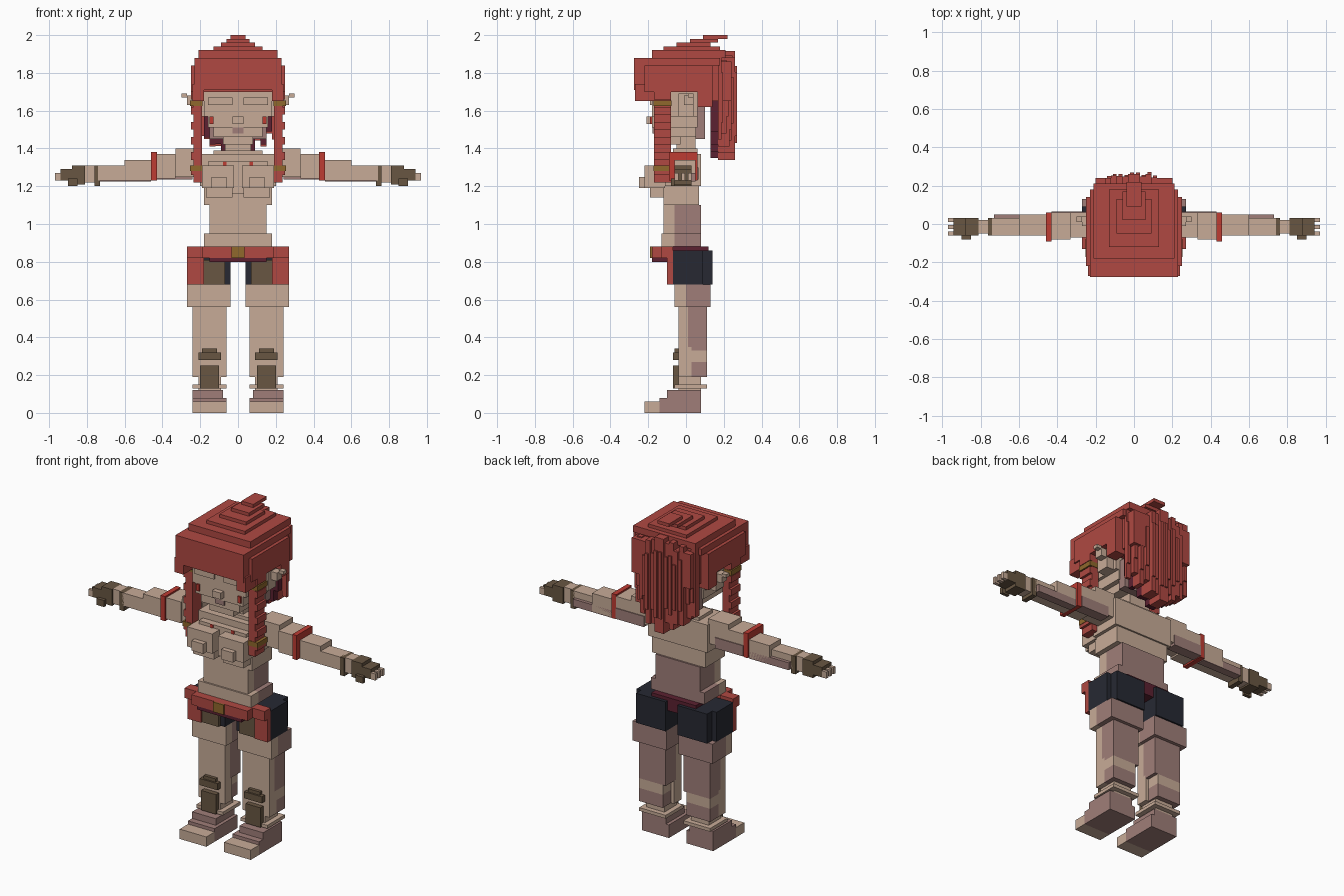
import bpy
import bmesh
import random

random.seed(4)
if "Cube" in bpy.data.objects:
    bpy.data.objects.remove(bpy.data.objects["Cube"], do_unlink=True)


def paint(name, r, g, b):
    """Flat material from display colour, stored as linear values."""
    linear = [(c / 255) ** 2.2 for c in (r, g, b)] + [1]
    mat = bpy.data.materials.new(name)
    mat.use_nodes = True
    mat.diffuse_color = linear
    mat.node_tree.nodes["Principled BSDF"].inputs["Base Color"].default_value = linear
    return mat


skin = paint("skin", 198, 170, 150)
shade = paint("mauve skin", 158, 125, 120)
red = paint("red hair", 174, 74, 68)
wine = paint("dark wine", 92, 38, 52)
navy = paint("dark navy", 43, 45, 54)
leather = paint("brown leather", 104, 87, 68)
gold = paint("gold", 142, 104, 48)
scarlet = paint("scarlet", 188, 62, 54)


def box(name, x, y, z, color):
    """Block between the given bounds, in hundredths of a unit."""
    bm = bmesh.new()
    bmesh.ops.create_cube(bm, size=1)
    for v in bm.verts:
        for axis, (low, high) in enumerate((x, y, z)):
            v.co[axis] = (low if v.co[axis] < 0 else high) / 100
    mesh = bpy.data.meshes.new(name)
    bm.to_mesh(mesh)
    bm.free()
    mesh.materials.append(color)
    obj = bpy.data.objects.new(name, mesh)
    bpy.context.collection.objects.link(obj)
    return obj


def pair(name, x, y, z, color):
    """Same block on both sides of the body."""
    box("left_" + name, x, y, z, color)
    box("right_" + name, (-x[1], -x[0]), y, z, color)


def wide(name, half, y, z, color):
    """Block centred across the body."""
    box(name, (-half, half), y, z, color)


# Feet
pair("toe", x=(6, 24), y=(-22, -14), z=(0, 6), color=skin)
pair("foot", x=(6, 24), y=(-14, 8), z=(0, 8), color=shade)
pair("instep", x=(8, 24), y=(-10, 8), z=(8, 12), color=shade)

# Legs: light front half, darker back half
pair("ankle", x=(9, 21), y=(-4, 8), z=(12, 20), color=skin)
pair("ankle_cuff", x=(6, 24), y=(-6, 11), z=(13, 15), color=skin)
pair("calf_front", x=(6, 24), y=(-4, 3), z=(19, 35), color=skin)
pair("calf_back", x=(8, 24), y=(3, 11), z=(19, 27), color=shade)
pair("knee_band_back", x=(8, 24), y=(3, 11), z=(27, 33), color=skin)
pair("thigh_front", x=(6, 24), y=(-4, 1), z=(35, 56), color=skin)
pair("thigh_back", x=(6, 24), y=(1, 11), z=(33, 56), color=shade)
pair("hip_front", x=(4, 27), y=(-6, 0), z=(56, 68), color=skin)
pair("hip_back", x=(4, 27), y=(0, 13), z=(56, 68), color=shade)
pair("shin_guard", x=(10, 20), y=(-7, -4), z=(13, 25), color=leather)
pair("knee_pad", x=(9, 21), y=(-7, -4), z=(28, 32), color=leather)
pair("knee_pad_top", x=(11, 19), y=(-6, -4), z=(32, 34), color=leather)

# Shorts and belt
pair("shorts", x=(4, 27), y=(-7, 9), z=(68, 86), color=navy)
pair("shorts_seat", x=(4, 24), y=(9, 14), z=(68, 86), color=navy)
pair("shorts_patch", x=(7, 18), y=(-9, -7), z=(68, 81), color=leather)
pair("hip_panel", x=(18, 27), y=(-10, -7), z=(68, 88), color=red)
wide("pelvis", half=15, y=(-8, 12), z=(80, 88), color=wine)
wide("belt", half=19, y=(-18, -9), z=(82, 88), color=red)
wide("belt_lining", half=15, y=(-18, -9), z=(80, 82), color=wine)
pair("belt_side", x=(18, 27), y=(-13, -10), z=(82, 88), color=red)
wide("buckle", half=3.5, y=(-19, -17), z=(82, 88), color=gold)

# Torso
wide("belly", half=18, y=(-13, -6), z=(88, 95), color=skin)
wide("waist", half=15, y=(-12, -6), z=(95, 110), color=skin)
wide("lower_back", half=18, y=(-6, 8), z=(88, 95), color=shade)
wide("mid_back", half=15, y=(-6, 8), z=(95, 110), color=shade)
wide("ribs", half=18, y=(-12, 7), z=(110, 120), color=skin)
wide("upper_torso", half=20, y=(-11, 8), z=(120, 137), color=skin)
wide("collar", half=13, y=(-7, 6), z=(137, 139), color=skin)
wide("breastbone", half=16, y=(-15, -11), z=(116, 133), color=skin)
pair("chest_under", x=(3, 17), y=(-19, -11), z=(114, 119), color=skin)
pair("chest", x=(2, 19), y=(-22, -11), z=(119, 131), color=skin)
pair("chest_tip", x=(6, 14), y=(-25, -22), z=(119, 125), color=skin)
pair("strap_mark", x=(6, 8), y=(-15.5, -15), z=(131, 133), color=scarlet)

# Arms
pair("shoulder", x=(19, 33), y=(-7, 6), z=(125, 140), color=skin)
pair("upper_arm", x=(33, 43), y=(-8, 6), z=(124, 137), color=skin)
pair("arm_band", x=(43, 46), y=(-9, 6), z=(123, 138), color=scarlet)
pair("elbow", x=(46, 60), y=(-6, 5), z=(123, 134), color=skin)
pair("forearm", x=(60, 74), y=(-6, 3), z=(123, 131), color=skin)
pair("upper_arm_shade", x=(24, 43), y=(0, 6.5), z=(123.5, 130), color=shade)
pair("forearm_shade", x=(46, 73), y=(0, 5), z=(122.5, 127), color=shade)
pair("wrist_cuff", x=(73, 76), y=(-6, 3), z=(120, 131), color=leather)
pair("wrist", x=(76, 81), y=(-5, 2), z=(122, 131), color=skin)
pair("glove", x=(81, 88), y=(-6, 3), z=(121, 131), color=leather)
pair("knuckles", x=(88, 94), y=(-6, 3), z=(123, 129), color=leather)
pair("thumb", x=(85, 90), y=(-8, -6), z=(120, 124), color=leather)
for i in range(3):
    front = -6 + 3.5 * i
    pair("finger_%d" % i, x=(94, 97), y=(front, front + 2), z=(123, 127), color=skin)

# Neck, head and face
wide("neck", half=7, y=(-5, 5), z=(137, 148), color=skin)
wide("chin", half=8, y=(-16, -3), z=(142, 146), color=skin)
wide("jaw", half=13, y=(-17, 5), z=(146, 151), color=skin)
wide("cheeks", half=16, y=(-18, 6), z=(151, 157), color=skin)
wide("skull", half=18, y=(-18, 6), z=(157, 174), color=skin)
wide("nape", half=15, y=(5, 10), z=(145, 163), color=shade)
wide("nose", half=3, y=(-21, -18), z=(153, 157), color=skin)
wide("mouth", half=3, y=(-17.7, -17), z=(148, 151), color=shade)
pair("brow", x=(3, 16), y=(-19, -18), z=(163, 167), color=skin)
pair("earring", x=(13, 15), y=(-19, -18), z=(153, 157), color=scarlet)
pair("ear", x=(18, 23), y=(-4, 4), z=(157, 169), color=skin)
pair("ear_middle", x=(23, 27), y=(-1, 4), z=(163, 168), color=skin)
pair("ear_tip", x=(27, 30), y=(1, 4), z=(167, 169), color=skin)

# Hair cap, stepped toward the crown
wide("hair_fringe", half=23, y=(-27.5, -18), z=(171, 188), color=red)
pair("fringe_corner", x=(18, 24), y=(-27, -16), z=(165, 174), color=red)
wide("hair_cap", half=25, y=(-22, 14), z=(170, 184), color=red)
wide("hair_back_cap", half=20, y=(6, 24), z=(165, 186), color=red)
wide("hair_upper", half=23, y=(-25, 18), z=(184, 188), color=red)
wide("hair_layer", half=21, y=(-18, 21), z=(188, 192), color=red)
wide("hair_crown", half=13, y=(-12, 18), z=(192, 194), color=red)
wide("hair_crest", half=9, y=(-5, 13), z=(194, 196), color=red)
wide("tuft_base", half=6, y=(2, 17), z=(196, 198), color=red)
wide("tuft", half=4, y=(9, 22), z=(198, 200), color=red)
pair("hair_behind_ear", x=(18, 25), y=(6, 14), z=(162, 174), color=red)

# Ragged strands down the back, with a dark lining
for i in range(14):
    left = -21 + 3 * i
    edge = abs(left + 1.5)
    depth = 27 - edge * edge / 60 - random.choice((0, 1, 2))
    tip = 133 + edge * 0.6 + random.choice((0, 2, 5))
    top = 192 - edge * 0.2 - random.choice((0, 2, 4))
    box("back_strand", (left, left + 3), (17, depth), (tip, top), red)
    box("outer_strand", (left + 1, left + 3), (18, depth + 1), (tip + 9, top - 8), red)
    if edge < 19:
        box("strand_lining", (left, left + 3), (13, 17), (tip + 1, 166), wine)

# Braided side locks with gold clasps
for i in range(12):
    low = 122 + 4 * i
    outer = 25 if i % 2 else 23.5
    pair("side_lock_%d" % i, x=(19, outer), y=(-17, -8), z=(low, low + 4), color=red)
for low in (128, 162.5):
    pair("lock_clasp", x=(18.7, 25.3), y=(-17.3, -7.7), z=(low, low + 3), color=gold)
